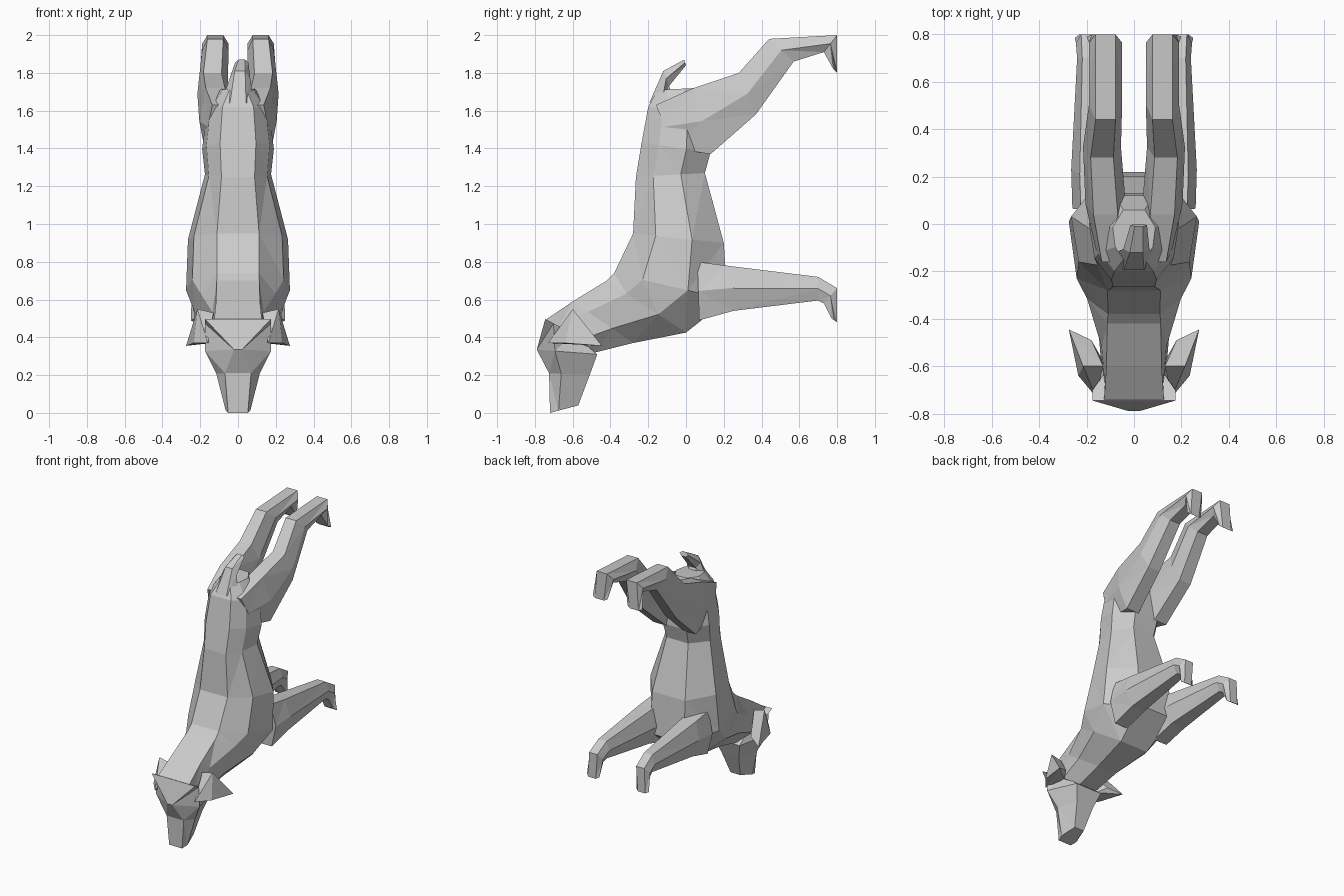
import bpy, bmesh


def finish(name, bm):
    bmesh.ops.recalc_face_normals(bm, faces=bm.faces)
    me = bpy.data.meshes.new(name)
    bm.to_mesh(me)
    bm.free()
    ob = bpy.data.objects.new(name, me)
    bpy.context.collection.objects.link(ob)
    return ob


def loft(name, rings, side=1, edge=0.5, sides=((1, 0.5),)):
    """Low-poly loft. Ring: (y, z) on the back, (y, z) on the belly, centre x,
    half width, optional share of the width kept at the back.
    sides: (share of width, share of depth) of the flank corners."""
    bm = bmesh.new()
    loops = []
    for (y0, z0), (y1, z1), cx, w, *top in rings:
        half = [(top[0] if top else edge, 0), *sides, (edge, 1)]
        pts = half + [(-u, t) for u, t in reversed(half)]
        loops.append([bm.verts.new((side * (cx + u * w), y0 + (y1 - y0) * t, z0 + (z1 - z0) * t))
                      for u, t in pts])
    n = len(loops[0])
    for a, b in zip(loops, loops[1:]):
        for i in range(n):
            j = (i + 1) % n
            bm.faces.new((a[i], a[j], b[j], b[i]))
    bm.faces.new(loops[0])
    bm.faces.new(loops[-1])
    bmesh.ops.triangulate(bm, faces=bm.faces)
    return finish(name, bm)


def hull(name, pts, side):
    bm = bmesh.new()
    for x, y, z in pts:
        bm.verts.new((side * x, y, z))
    bmesh.ops.convex_hull(bm, input=bm.verts)
    return finish(name, bm)


# Torso and neck, from rump down to the back of the head
loft("body", [
    ((-0.15, 1.71), (0.06, 1.72), 0, 0.09),
    ((-0.20, 1.62), (0.12, 1.58), 0, 0.165),
    ((-0.235, 1.43), (0.13, 1.38), 0, 0.19),
    ((-0.265, 1.25), (0.10, 1.27), 0, 0.175),
    ((-0.28, 0.95), (0.20, 0.90), 0, 0.265, 0.42),
    ((-0.38, 0.74), (0.22, 0.60), 0, 0.275, 0.4),
    ((-0.42, 0.70), (0.00, 0.425), 0, 0.225),
    ((-0.60, 0.59), (-0.28, 0.37), 0, 0.155, 0.75),
    ((-0.74, 0.495), (-0.48, 0.32), 0, 0.14, 0.9),
], sides=((0.88, 0.25), (1, 0.65)))

# Head with a pointed brow, narrowing to the muzzle
loft("head", [
    ((-0.745, 0.497), (-0.60, 0.42), 0, 0.175, 1.0),
    ((-0.79, 0.335), (-0.47, 0.31), 0, 0.175, 0.12),
    ((-0.725, 0.21), (-0.51, 0.20), 0, 0.115, 0.6),
    ((-0.72, 0.00), (-0.57, 0.04), 0, 0.065, 0.8),
], edge=0.6, sides=((1, 0.3),))

# Short upturned tail, flowing out of the rump
loft("tail", [
    ((-0.195, 1.64), (-0.06, 1.66), 0.0, 0.085),
    ((-0.12, 1.81), (-0.09, 1.73), 0.01, 0.055),
    ((-0.01, 1.87), (0.00, 1.84), 0.02, 0.035),
])

for side, tag in ((1, "right"), (-1, "left")):
    # Hind leg with bent hock and hoof
    loft("hind_leg_" + tag, [
        ((-0.16, 1.63), (-0.06, 1.40), 0.10, 0.06),
        ((0.04, 1.72), (0.13, 1.37), 0.12, 0.085),
        ((0.28, 1.80), (0.37, 1.58), 0.135, 0.08),
        ((0.44, 1.98), (0.57, 1.86), 0.12, 0.07),
        ((0.80, 2.00), (0.73, 1.91), 0.12, 0.07),
        ((0.80, 1.80), (0.78, 1.82), 0.14, 0.06),
    ], side, 0.6)
    # Front leg with hoof, rooted in the shoulder
    loft("front_leg_" + tag, [
        ((0.06, 0.80), (0.07, 0.49), 0.17, 0.09),
        ((0.21, 0.78), (0.25, 0.54), 0.175, 0.09),
        ((0.70, 0.72), (0.70, 0.595), 0.185, 0.055),
        ((0.80, 0.66), (0.73, 0.58), 0.19, 0.055),
        ((0.80, 0.48), (0.77, 0.50), 0.20, 0.05),
    ], side, 0.6)
    # Pointed ear
    hull("ear_" + tag, [
        (0.16, -0.73, 0.37), (0.13, -0.60, 0.53), (0.14, -0.56, 0.37),
        (0.215, -0.60, 0.55), (0.235, -0.64, 0.37), (0.275, -0.445, 0.355),
        (0.18, -0.49, 0.39),
    ], side)
